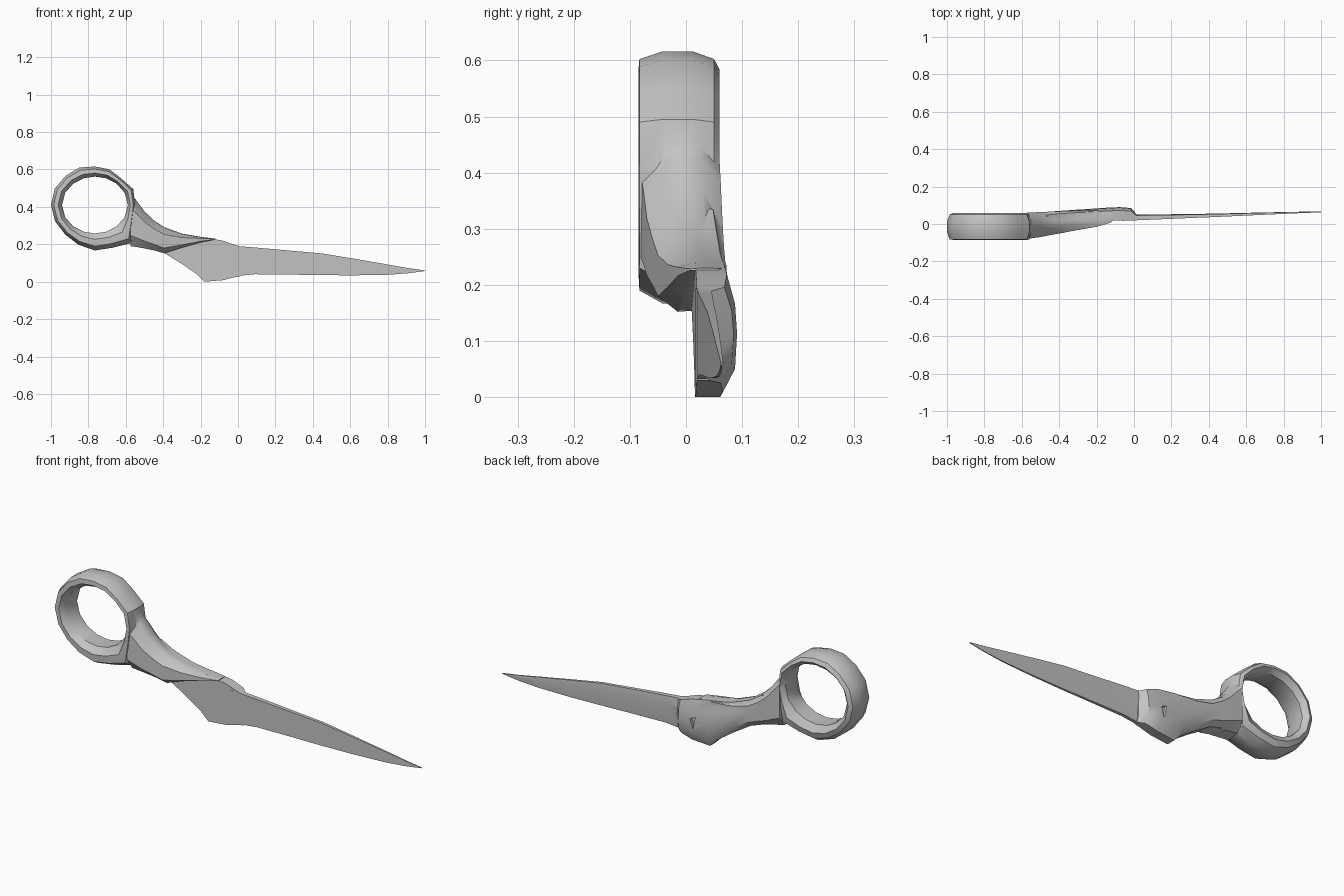
import bpy, bmesh, math
from mathutils import Vector

cube = bpy.data.objects.get("Cube")
if cube:
    bpy.data.objects.remove(cube, do_unlink=True)

steel = bpy.data.materials.new("grey")
steel.use_nodes = True
steel.diffuse_color = (0.55, 0.55, 0.55, 1)
steel.node_tree.nodes["Principled BSDF"].inputs["Base Color"].default_value = (0.55, 0.55, 0.55, 1)


def loft(name, rings, closed=False):
    """Skin a row of equal rings; cap the ends, or join last to first."""
    bm = bmesh.new()
    rows = [[bm.verts.new(p) for p in ring] for ring in rings]
    n = len(rows[0])
    pairs = list(zip(rows, rows[1:]))
    if closed:
        pairs.append((rows[-1], rows[0]))
    else:
        bm.faces.new(rows[0])
        bm.faces.new(rows[-1])
    for a, b in pairs:
        for i in range(n):
            j = (i + 1) % n
            bm.faces.new((a[i], a[j], b[j], b[i]))
    bmesh.ops.recalc_face_normals(bm, faces=bm.faces)
    mesh = bpy.data.meshes.new(name)
    bm.to_mesh(mesh)
    bm.free()
    mesh.materials.append(steel)
    obj = bpy.data.objects.new(name, mesh)
    bpy.context.collection.objects.link(obj)
    return obj


def section(x, top, bottom, front, back, shape):
    """Place a unit shape (y share, z share) in a box at x."""
    return [(x, front + (back - front) * u, bottom + (top - bottom) * v) for u, v in shape]


def combine(target, tool, operation):
    mod = target.modifiers.new(operation, "BOOLEAN")
    mod.operation = operation
    mod.solver = "EXACT"
    mod.object = tool
    bpy.context.view_layer.objects.active = target
    bpy.ops.object.modifier_apply(modifier=mod.name)
    bpy.data.objects.remove(tool, do_unlink=True)


# Finger ring: elliptical hole, uneven outer radius, rounded band
outer = [.215, .222, .2, .206, .206, .217, .221, .232,
         .235, .23, .224, .23, .243, .247, .285, .225]
band = [(0, -.055), (0, .035), (.4, .06), (.75, .05), (1, .012), (1, -.042), (.75, -.083), (.35, -.085)]
rings = []
for i, r in enumerate(outer):
    a = math.tau * i / len(outer)
    c, s = math.cos(a), math.sin(a)
    inner = 1 / math.hypot(c / .176, s / .152)
    rings.append([(-.765 + c * (inner + (r - inner) * t), y, .41 + s * (inner + (r - inner) * t))
                  for t, y in band])
body = loft("handle", rings, closed=True)

# Thick shank, tapering to the slanted step above the pivot
rounded = [(0, .2), (0, .72), (.3, .96), (.5, 1), (.75, .97), (1, .8), (1, .2), (.75, .03), (.3, 0)]
shank = loft("shank", [section(*row, rounded) for row in (
    (-.575, .475, .19, -.08, .06),
    (-.54, .43, .185, -.075, .062),
    (-.5, .375, .178, -.07, .064),
    (-.45, .328, .168, -.06, .066),
    (-.395, .292, .152, -.05, .068),
    (-.3, .257, .182, -.032, .07),
    (-.2, .24, .21, -.015, .072),
    (-.12, .23, .225, .008, .06))])

# Pivot plate with flat front and bevelled back
plate_shape = [(0, 0), (0, 1), (.75, 1), (.95, .75), (1, .5), (.95, .2), (.65, 0)]
plate = loft("pivot_plate", [section(*row, plate_shape) for row in (
    (-.47, .335, .18, .0, .064),
    (-.4, .292, .157, .01, .07),
    (-.3, .256, .095, .013, .077),
    (-.22, .242, .04, .015, .082),
    (-.18, .237, 0, .016, .085),
    (-.08, .219, .008, .018, .091),
    (-.015, .196, .025, .019, .085),
    (.015, .188, .03, .02, .05))])

# Blade: thicker spine, thin cutting edge
blade_shape = [(0, 0), (0, 1), (.85, 1), (1, .7), (.6, 0)]
blade = loft("blade", [section(*row, blade_shape) for row in (
    (-.06, .195, .02, .017, .05),
    (0, .19, .031, .02, .05),
    (.09, .183, .04, .023, .051),
    (.28, .166, .038, .031, .053),
    (.45, .151, .035, .038, .056),
    (.62, .123, .034, .046, .06),
    (.8, .092, .037, .054, .064),
    (.91, .073, .045, .059, .066),
    (1, .06, .057, .062, .067))])

for part in (shank, plate, blade):
    combine(body, part, "UNION")

# Small wedge-shaped notch in the back of the pivot
notch = loft("notch", [
    [(-.115, y, .14), (-.085, y, .125), (-.1, y, .075)] for y in (.074, .12)])
combine(body, notch, "DIFFERENCE")

body.name = "scissor_half"
bpy.ops.object.select_all(action="DESELECT")
body.select_set(True)
bpy.context.view_layer.objects.active = body
bpy.ops.object.shade_smooth_by_angle(angle=math.radians(35))
